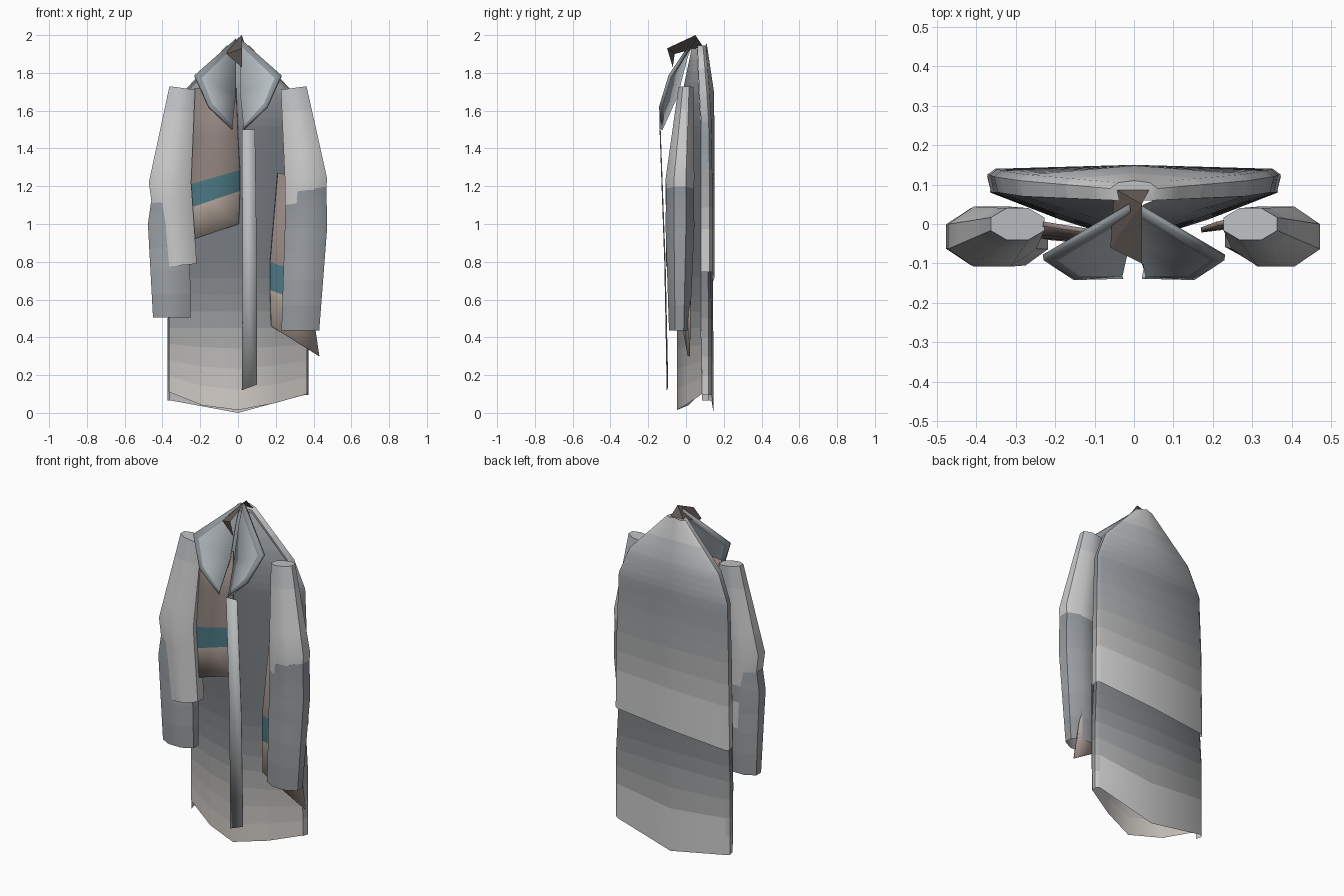
import bpy, bmesh
from math import cos, sin, pi

if "Cube" in bpy.data.objects:
    bpy.data.objects.remove(bpy.data.objects["Cube"])


def material(name, rgb):
    m = bpy.data.materials.get(name) or bpy.data.materials.new(name)
    m.diffuse_color = (*rgb, 1)
    m.use_nodes = True
    m.node_tree.nodes["Principled BSDF"].inputs["Base Color"].default_value = m.diffuse_color
    return m


def make(name, verts, faces, mats=(), smooth=True, angle=50):
    me = bpy.data.meshes.new(name)
    me.from_pydata(verts, [], faces)
    bm = bmesh.new()
    bm.from_mesh(me)
    bmesh.ops.recalc_face_normals(bm, faces=bm.faces)
    bm.to_mesh(me)
    bm.free()
    ob = bpy.data.objects.new(name, me)
    bpy.context.collection.objects.link(ob)
    for m in mats:
        me.materials.append(m)
    if smooth:
        bpy.ops.object.select_all(action='DESELECT')
        ob.select_set(True)
        bpy.context.view_layer.objects.active = ob
        bpy.ops.object.shade_smooth_by_angle(angle=angle * pi / 180)
    return ob


def loft(name, rows, closed=False, cap=False, **kw):
    n = len(rows[0])
    faces = []
    for r in range(len(rows) - 1):
        for c in range(n if closed else n - 1):
            d = (c + 1) % n
            faces.append((r * n + c, r * n + d, (r + 1) * n + d, (r + 1) * n + c))
    if cap:
        faces.append(tuple(range(n)))
    return make(name, [p for row in rows for p in row], faces, **kw)


def tint(ob, ramp):
    # faded cloth: vertical ramp of (height, lightness, blue shift), one shade per face
    for p in ob.data.polygons:
        z = p.center.z
        lo, hi = ramp[0], ramp[-1]
        for a, b in zip(ramp, ramp[1:]):
            if a[0] >= z >= b[0]:
                lo, hi = a, b
        t = min(1, max(0, (lo[0] - z) / (lo[0] - hi[0])))
        v = round(lo[1] + (hi[1] - lo[1]) * t, 2)
        s = round(lo[2] + (hi[2] - lo[2]) * t, 2)
        m = material(f"cloth_{v}_{s}", (v * (1 - s), v, v * (1 + s)))
        if m.name not in ob.data.materials:
            ob.data.materials.append(m)
        p.material_index = ob.data.materials.find(m.name)


def refine(rows, k=4):
    # linear in-between rows, so the fade has steps
    out = []
    for a, b in zip(rows, rows[1:]):
        for i in range(k):
            out.append([tuple(p + (q - p) * i / k for p, q in zip(u, v)) for u, v in zip(a, b)])
    return out + [rows[-1]]


def tube(name, sections, ramp, sides=8):
    # sections: centre x, y, z, half width, half depth, outward tilt
    rows = []
    for x, y, z, rx, ry, tilt in sections:
        ring = []
        for i in range(sides):
            a = 2 * pi * (i + 0.5) / sides
            k = 1 / cos(pi / sides)
            ring.append((x + rx * k * cos(a), y + ry * k * sin(a), z + tilt * cos(a)))
        rows.append(ring)
    tint(loft(name, refine(rows), closed=True, cap=True), ramp)


brown = material("scarf_brown", (0.29, 0.23, 0.21))
beige = material("scarf_beige", (0.46, 0.38, 0.33))
teal = material("scarf_teal", (0.07, 0.18, 0.22))
dark = material("dark_lining", (0.13, 0.105, 0.095))
rim = material("collar_rim", (0.26, 0.29, 0.31))
inner = material("collar_inner", (0.47, 0.52, 0.55))
button = material("strip_grey", (0.50, 0.52, 0.53))


# coat back: wide panel with short side returns; upper cape over lower skirt
def back_row(w, z, yc, ye, yf, dz=0.0, mid=0.0):
    return [(-w + .01, yf, z - dz), (-w, ye - .015, z - dz), (-w + .02, ye, z - dz),
            (0, yc, z + mid),
            (w - .02, ye, z + dz), (w, ye - .015, z + dz), (w - .01, yf, z + dz)]


tint(loft("coat_back_upper", refine([
    back_row(.06, 1.945, .11, .105, .06, 0, .01),
    back_row(.29, 1.70, .148, .125, .07),
    back_row(.355, 1.54, .15, .135, .08),
    back_row(.365, 1.20, .15, .14, .08),
    back_row(.372, .715, .15, .14, .08, .03)]), cap=True),
    [(1.95, .55, .02), (1.75, .5, .02), (1.5, .33, .06), (1.2, .38, .02),
     (.9, .55, -.01), (.7, .72, -.01)])
tint(loft("coat_back_skirt", refine([
    back_row(.355, .85, .14, .13, .08),
    back_row(.372, .50, .144, .135, .08),
    back_row(.372, .08, .146, .135, .085, .015, -.08)])),
    [(.85, .2, .05), (.6, .24, .05), (.3, .42, 0), (.0, .75, -.02)])


# coat front: shallow wedge meeting at the centre
def front_row(w, z, ys, ym, yc, dz=(0, 0, 0, 0, 0)):
    xs = (-w, -w * .52, 0, w * .52, w)
    ys = (ys, ym, yc, ym, ys)
    return [(x, y, z + d) for x, y, d in zip(xs, ys, dz)]


tint(loft("coat_front", refine([
    front_row(.05, 1.93, .06, .05, .03),
    front_row(.28, 1.69, .07, .03, -.02),
    front_row(.345, 1.52, .08, .02, -.035),
    front_row(.355, 1.15, .08, .015, -.04),
    front_row(.362, .80, .08, .015, -.045),
    front_row(.365, .45, .08, .012, -.048),
    front_row(.365, .06, .085, .012, -.048, (.05, -.02, -.045, -.01, .04))])),
    [(1.95, .42, .03), (1.5, .2, .08), (.8, .2, .08), (.55, .27, .03),
     (.3, .48, -.02), (.0, .66, -.07)])

# long button strip floating in front
strip = make("button_strip", [
    (.02, -.14, 1.50), (.09, -.138, 1.50), (.10, -.112, .80), (.025, -.115, .80),
    (.10, -.098, .15), (.02, -.102, .12)],
    [(0, 1, 2, 3), (3, 2, 4, 5)], mats=[button])
strip.modifiers.new("thickness", 'SOLIDIFY').thickness = .004

# cupped collar wings with a darker folded rim along the outer edge
outer = [(.01, .045, 1.98), (.23, -.085, 1.785), (.155, -.135, 1.62), (.03, -.132, 1.50)]
inset = [(.012, .025, 1.945), (.195, -.085, 1.77), (.14, -.125, 1.635), (.032, -.125, 1.515)]
collar = make("collar", outer + inset + [(.015, -.05, 1.68), (.012, 0, 1.88)],
              [(0, 1, 5, 4), (1, 2, 6, 5), (2, 3, 7, 6),
               (4, 5, 9), (5, 8, 9), (5, 6, 8), (6, 7, 8)], mats=[rim, inner], angle=30)
for p in list(collar.data.polygons)[3:]:
    p.material_index = 1
collar.modifiers.new("mirror", 'MIRROR')
t = collar.modifiers.new("thickness", 'SOLIDIFY')
t.thickness = .016
t.offset = 0

# dark folded flap at the neck
make("neck_flap", [
    (.02, .05, 2.0), (-.05, .09, 1.94), (-.06, -.06, 1.90), (.02, -.10, 1.93),
    (.02, -.07, 1.83), (.04, .09, 1.94)],
    [(0, 1, 2), (0, 2, 3), (3, 2, 4), (0, 1, 5)], mats=[dark], smooth=False)

# sleeves: each an upper tube overlapping a darker lower tube
light = [(1.75, .52, .03), (1.3, .62, .01), (.75, .68, 0)]
deep = [(1.2, .30, .08), (.8, .38, .05), (.43, .3, .05)]
tube("left_upper_sleeve", [(-.295, 0, 1.72, .068, .04, -.01),
                           (-.36, -.032, 1.22, .112, .076, 0),
                           (-.315, -.035, .78, .097, .07, .01)], light)
tube("left_lower_sleeve", [(-.36, -.032, 1.12, .10, .07, 0),
                           (-.367, -.032, 1.0, .11, .073, 0),
                           (-.35, -.035, .505, .10, .055, 0)], deep)
tube("right_upper_sleeve", [(.295, 0, 1.72, .068, .04, .01),
                            (.36, -.032, 1.24, .112, .076, 0),
                            (.345, -.032, .90, .095, .065, 0)], light)
tube("right_lower_sleeve", [(.36, -.032, 1.18, .108, .074, .02),
                            (.36, -.032, .98, .112, .076, 0),
                            (.33, -.035, .435, .10, .055, 0)], deep)


# striped scarf ends: rows of outer and inner points
def scarf(name, rows, colours):
    pts = [[a, [(p + q) / 2 for p, q in zip(a, b)], b] for a, b in rows]
    ob = loft(name, pts, mats=[brown, teal, beige])
    for i, c in enumerate(colours):
        ob.data.polygons[2 * i].material_index = c
        ob.data.polygons[2 * i + 1].material_index = c
    s = ob.modifiers.new("thickness", 'SOLIDIFY')
    s.thickness = .012
    s.offset = 0


scarf("scarf_left", [
    ((-.23, .0, 1.72), (-.01, -.035, 1.72)),
    ((-.25, -.02, 1.45), (0, -.05, 1.47)),
    ((-.29, -.025, 1.20), (.01, -.052, 1.285)),
    ((-.30, -.025, 1.07), (.01, -.053, 1.175)),
    ((-.32, -.025, .89), (.005, -.055, 1.0))], [0, 0, 1, 2])
scarf("scarf_right", [
    ((.21, .0, 1.27), (.34, .03, 1.25)),
    ((.17, -.015, .80), (.38, .02, .72)),
    ((.17, -.015, .65), (.39, .02, .57)),
    ((.175, -.015, .46), (.43, .015, .30))], [0, 1, 2])
